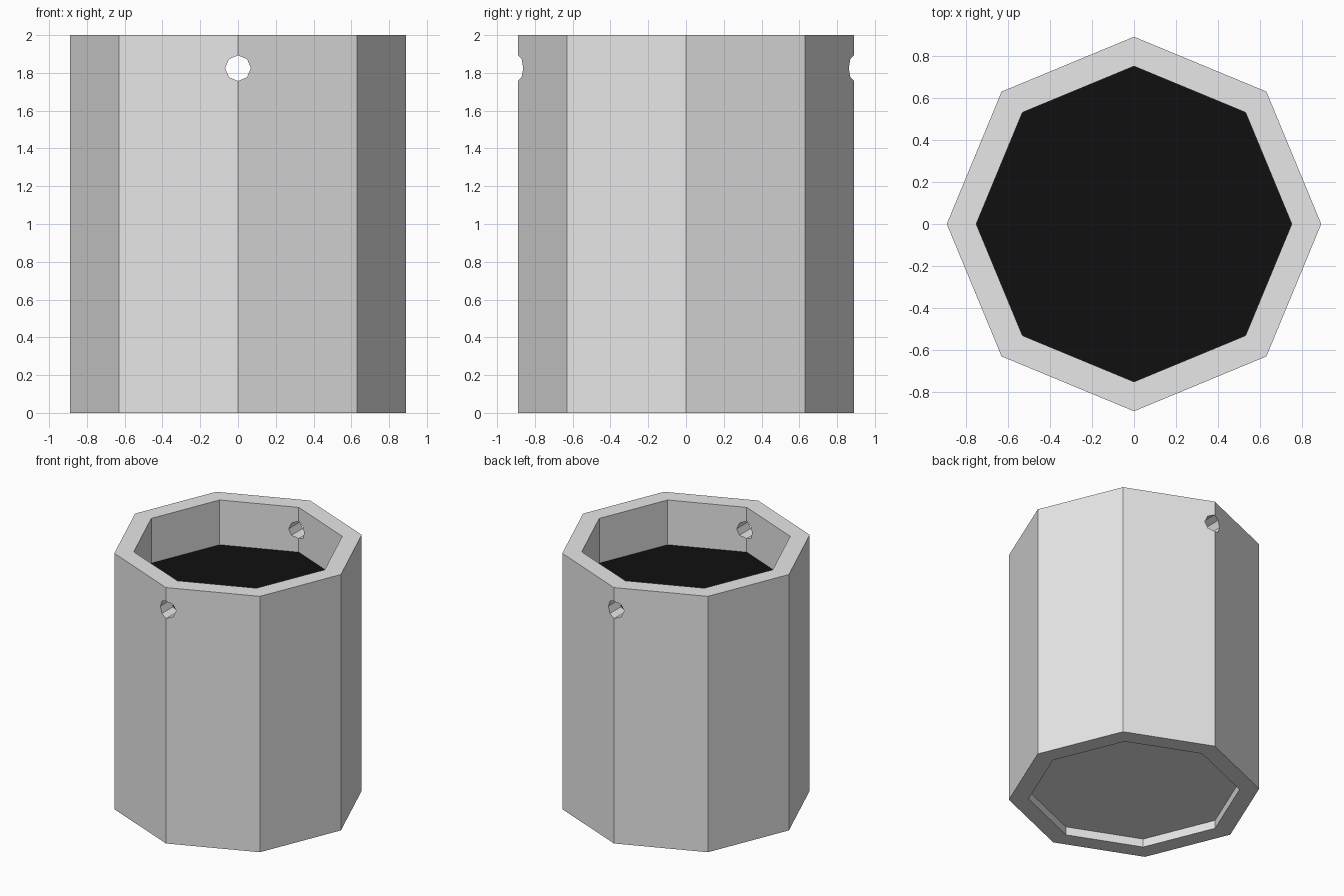
import bpy, bmesh
from math import cos, sin, tau, pi

cube = bpy.data.objects.get("Cube")
if cube:
    bpy.data.objects.remove(cube, do_unlink=True)

SIDES = 8
OUTER, INNER, HEIGHT = 0.89, 0.75, 2.0


def make_material(name, value):
    mat = bpy.data.materials.new(name)
    mat.use_nodes = True
    colour = (value, value, value, 1)
    mat.diffuse_color = colour
    mat.node_tree.nodes["Principled BSDF"].inputs["Base Color"].default_value = colour
    return mat


def lathe(name, profile, mat):
    """Octagonal rings from (radius, z) pairs, capped at both ends."""
    bm = bmesh.new()
    rings = [[bm.verts.new((r * cos(tau * i / SIDES), r * sin(tau * i / SIDES), z))
              for i in range(SIDES)] for r, z in profile]
    for a, b in zip(rings, rings[1:]):
        for i in range(SIDES):
            j = (i + 1) % SIDES
            bm.faces.new((a[i], a[j], b[j], b[i]))
    bm.faces.new(rings[0][::-1])
    bm.faces.new(rings[-1])
    bmesh.ops.recalc_face_normals(bm, faces=bm.faces)
    mesh = bpy.data.meshes.new(name)
    bm.to_mesh(mesh)
    bm.free()
    mesh.materials.append(mat)
    obj = bpy.data.objects.new(name, mesh)
    bpy.context.collection.objects.link(obj)
    return obj


grey = make_material("light grey", 0.8)
black = make_material("black", 0.005)

# Bucket wall with recessed base and inner floor
bucket = lathe("bucket", [(INNER, 0.065), (INNER, 0), (OUTER, 0), (OUTER, HEIGHT),
                          (INNER, HEIGHT), (INNER, 0.13)], grey)

# Handle holes through the front and back corners
cutter = lathe("hole_cutter", [(0.068, -1.2), (0.068, 1.2)], grey)
cutter.rotation_euler.x = pi / 2
cutter.location.z = 1.825
cutter.hide_render = True
holes = bucket.modifiers.new("handle_holes", "BOOLEAN")
holes.operation = "DIFFERENCE"
holes.solver = "EXACT"
holes.object = cutter
bpy.context.view_layer.objects.active = bucket
bpy.ops.object.modifier_apply(modifier=holes.name)
bpy.data.objects.remove(cutter, do_unlink=True)

# Dark contents filling the bucket, edge tucked into the wall
lathe("contents", [(INNER + 0.01, 1.64), (INNER + 0.01, 1.65)], black)
